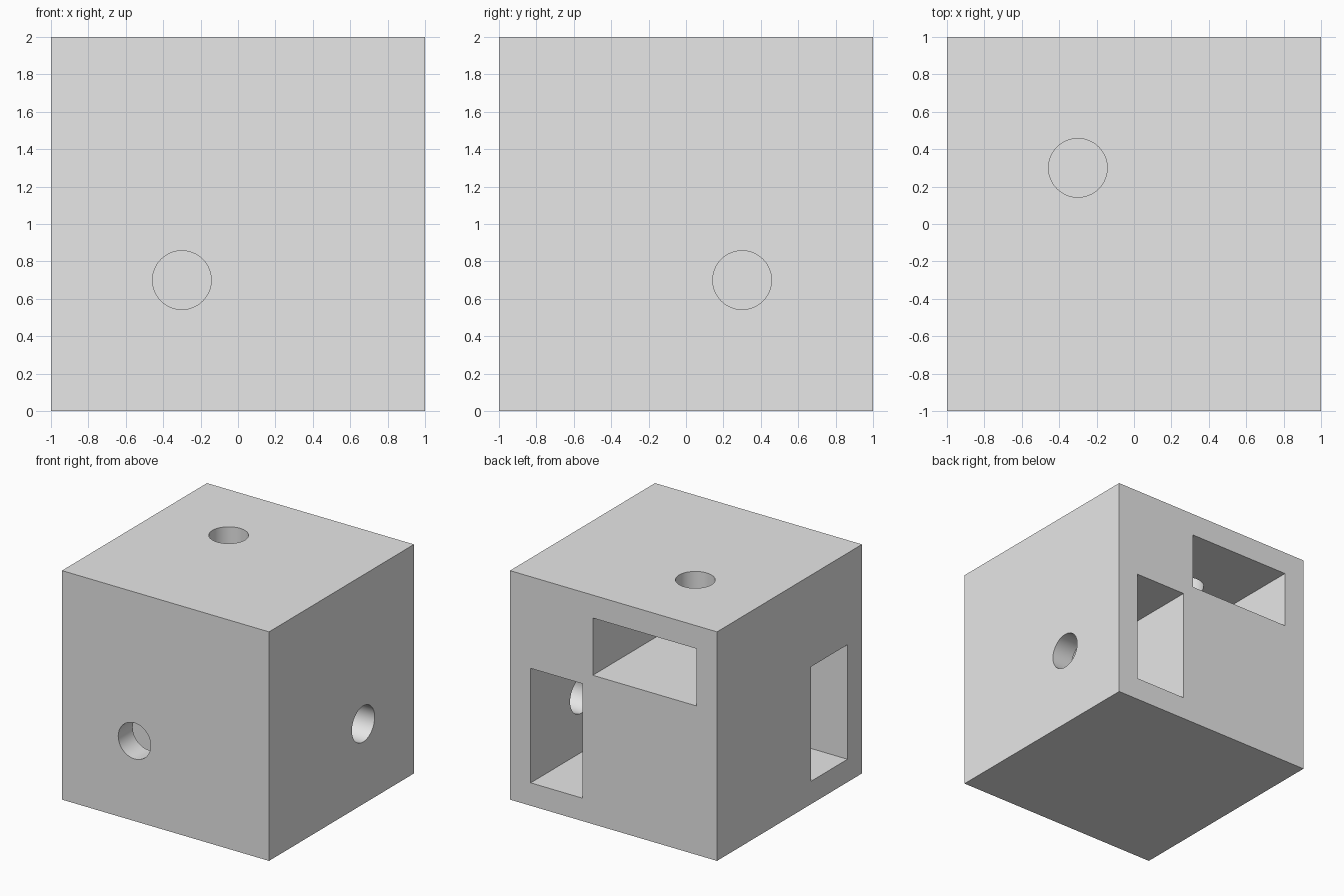
import bpy
import math
from mathutils import Vector

old = bpy.data.objects.get("Cube")
if old:
    bpy.data.objects.remove(old, do_unlink=True)

grey = bpy.data.materials.new("light_grey")
grey.use_nodes = True
grey.diffuse_color = (0.8, 0.8, 0.8, 1)
grey.node_tree.nodes["Principled BSDF"].inputs["Base Color"].default_value = (0.8, 0.8, 0.8, 1)


def box(name, low, high):
    low, high = Vector(low), Vector(high)
    bpy.ops.mesh.primitive_cube_add(size=1, location=(low + high) / 2)
    obj = bpy.context.object
    obj.name = name
    obj.scale = high - low
    bpy.ops.object.transform_apply(location=True, rotation=True, scale=True)
    obj.data.materials.append(grey)
    return obj


def bore(name, centre, rotation):
    # Round cutter reaching through one outer wall into the pocket behind it
    bpy.ops.mesh.primitive_cylinder_add(vertices=64, radius=0.157, depth=0.4,
                                        location=centre, rotation=rotation)
    obj = bpy.context.object
    obj.name = name
    bpy.ops.object.transform_apply(location=True, rotation=True, scale=True)
    obj.data.materials.append(grey)
    return obj


# Solid block
block = box("block", (-1, -1, 0), (1, 1, 2))

# Three slots open at the back or right-hand side, and a finger hole into each
quarter = math.pi / 2
cutters = [
    box("upper_slot", (-0.8, -0.2, 1.3), (0.2, 1.2, 1.8)),
    box("side_slot", (0.3, -0.2, 0.2), (0.8, 1.2, 1.2)),
    box("front_slot", (-1.2, -0.8, 0.2), (0.2, -0.3, 1.2)),
    bore("top_hole", (-0.3, 0.3, 1.9), (0, 0, 0)),
    bore("side_hole", (0.9, 0.3, 0.7), (0, quarter, 0)),
    bore("front_hole", (-0.3, -0.9, 0.7), (quarter, 0, 0)),
]

bpy.ops.object.select_all(action='DESELECT')
block.select_set(True)
bpy.context.view_layer.objects.active = block
for cutter in cutters:
    cutter.hide_render = True
    cut = block.modifiers.new(cutter.name, 'BOOLEAN')
    cut.operation = 'DIFFERENCE'
    cut.solver = 'EXACT'
    cut.object = cutter
    bpy.ops.object.modifier_apply(modifier=cut.name)
for cutter in cutters:
    bpy.data.objects.remove(cutter, do_unlink=True)

# Smooth hole walls, crisp block edges
bpy.ops.object.shade_smooth_by_angle(angle=math.radians(30))
